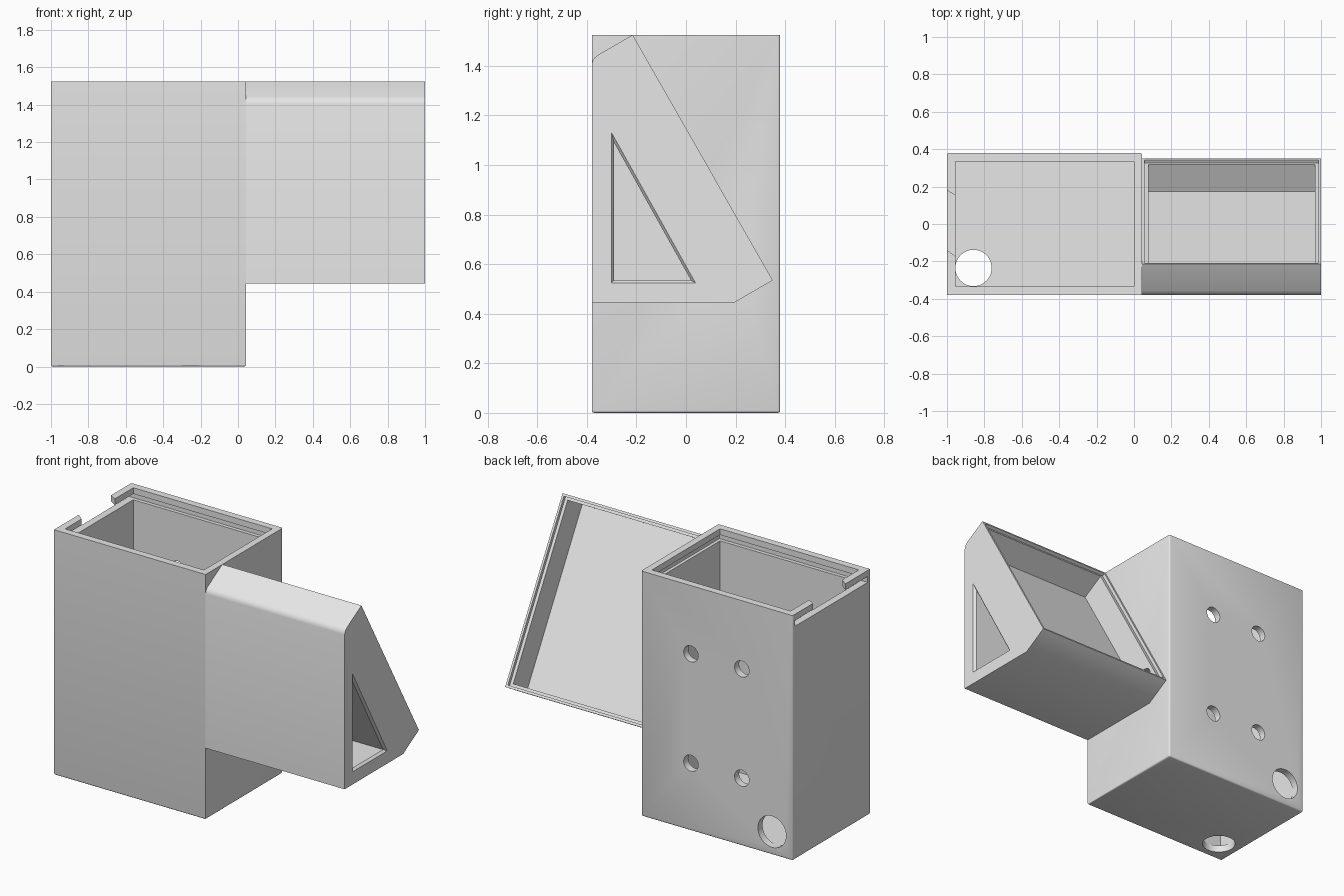
import bpy, bmesh
from mathutils import Vector

cube = bpy.data.objects.get("Cube")
if cube:
    bpy.data.objects.remove(cube, do_unlink=True)

grey = bpy.data.materials.new("light_grey")
grey.use_nodes = True
grey.diffuse_color = (0.8, 0.8, 0.8, 1)
grey.node_tree.nodes["Principled BSDF"].inputs["Base Color"].default_value = (0.8, 0.8, 0.8, 1)


def finish(name, bm):
    bmesh.ops.recalc_face_normals(bm, faces=bm.faces)
    mesh = bpy.data.meshes.new(name)
    bm.to_mesh(mesh)
    bm.free()
    mesh.materials.append(grey)
    obj = bpy.data.objects.new(name, mesh)
    bpy.context.collection.objects.link(obj)
    return obj


def prism(name, profile, axis, lo, hi, end_profile=None):
    """Extrude a profile along x (points are y, z) or z (points are x, y)."""
    place = (lambda p, t: (t, p[0], p[1])) if axis == "x" else (lambda p, t: (p[0], p[1], t))
    bm = bmesh.new()
    a = [bm.verts.new(place(p, lo)) for p in profile]
    b = [bm.verts.new(place(p, hi)) for p in end_profile or profile]
    bm.faces.new(a)
    bm.faces.new(b)
    for i in range(len(a)):
        j = (i + 1) % len(a)
        bm.faces.new((a[i], a[j], b[j], b[i]))
    return finish(name, bm)


def block(name, x, y, z):
    return prism(name, [(x[0], y[0]), (x[1], y[0]), (x[1], y[1]), (x[0], y[1])], "z", *z)


def rod(center, radius, length, axis):
    bpy.ops.mesh.primitive_cylinder_add(vertices=48, radius=radius, depth=length, location=center)
    obj = bpy.context.object
    obj.rotation_euler = {"x": (0, 1.5708, 0), "y": (1.5708, 0, 0), "z": (0, 0, 0)}[axis]
    obj.data.materials.append(grey)
    return obj


def carve(obj, *cutters):
    bpy.context.view_layer.objects.active = obj
    for c in cutters:
        m = obj.modifiers.new("cut", "BOOLEAN")
        m.operation, m.solver, m.object = "DIFFERENCE", "EXACT", c
        bpy.ops.object.modifier_apply(modifier=m.name)
        bpy.data.objects.remove(c, do_unlink=True)


def smooth(obj):
    bpy.ops.object.select_all(action="DESELECT")
    obj.select_set(True)
    bpy.context.view_layer.objects.active = obj
    bpy.ops.object.shade_smooth_by_angle(angle=0.6)


# Main housing, with softened rear and bottom edges
TOP = 1.525
housing = block("main_housing", (-1, 0.043), (-0.38, 0.38), (0, TOP))
bm = bmesh.new()
bm.from_mesh(housing.data)
soft = []
for e in bm.edges:
    mid = (e.verts[0].co + e.verts[1].co) / 2
    rear_corner = mid.y > 0.37 and 0.1 < mid.z < TOP - 0.1
    if rear_corner or mid.z < 0.01:
        soft.append(e)
bmesh.ops.bevel(bm, geom=soft, offset=0.01, segments=3, profile=0.5, affect="EDGES")
bm.to_mesh(housing.data)
bm.free()

# Open interior, sliding lid groove and finger notch
carve(housing,
      block("cavity", (-0.955, 0), (-0.335, 0.335), (0.045, 1.6)),
      block("lid_groove", (-1.1, 0.02), (-0.358, 0.358), (1.45, 1.487)),
      prism("notch", [(-1.01, -0.13), (-1.01, 0.185), (-0.94, 0.145), (-0.94, -0.185)],
            "z", 1.46, 1.6))

# Mounting holes in the back, cable holes in back and floor
for x in (-0.30, -0.65):
    for z in (0.42, 1.10):
        carve(housing, rod((x, 0.36, z), 0.05, 0.2, "y"))
carve(housing,
      rod((-0.858, 0.38, 0.143), 0.097, 0.2, "y"),
      rod((-0.858, -0.235, 0), 0.097, 0.2, "z"))

# Slanted side tray, open along its long sloping face
low, high = Vector((0.35, 0.535)), Vector((-0.215, TOP))
along = (high - low).normalized()
inward = Vector((-along.y, along.x))
length = (high - low).length


def slope(a, d):
    return low + along * a + inward * d


tray = prism("side_tray", [(-0.38, 0.445), (0.195, 0.445), low, high, (-0.357, 1.443),
                           (-0.369, 1.432), (-0.377, 1.42), (-0.38, 1.405)], "x", 0.043, 1)


def tray_cut(name, margin, depth, x0, x1):
    pts = [slope(margin, -0.05), slope(length - margin, -0.05),
           slope(length - margin, depth), slope(margin, depth)]
    return prism(name, pts, "x", x0, x1)


# Recess, panel ledge around its rim, and triangular side tunnel
tri = [Vector((-0.29, 1.09)), Vector((-0.29, 0.535)), Vector((0.02, 0.535))]
middle = Vector((-0.175, 0.65))
flare = [middle + (p - middle) * 1.1 for p in tri]
carve(tray,
      tray_cut("recess", 0.03, 0.185, 0.078, 0.967),
      tray_cut("ledge", 0.015, 0.02, 0.056, 0.986),
      prism("tunnel", tri, "x", 0.06, 1.1),
      prism("tunnel_rim", tri, "x", 0.985, 1.001, flare))

# Cable passage between tray and housing
y, z = slope(0.15, 0.095)
for part in (housing, tray):
    carve(part, rod((0.04, y, z), 0.05, 0.14, "x"))
    smooth(part)
